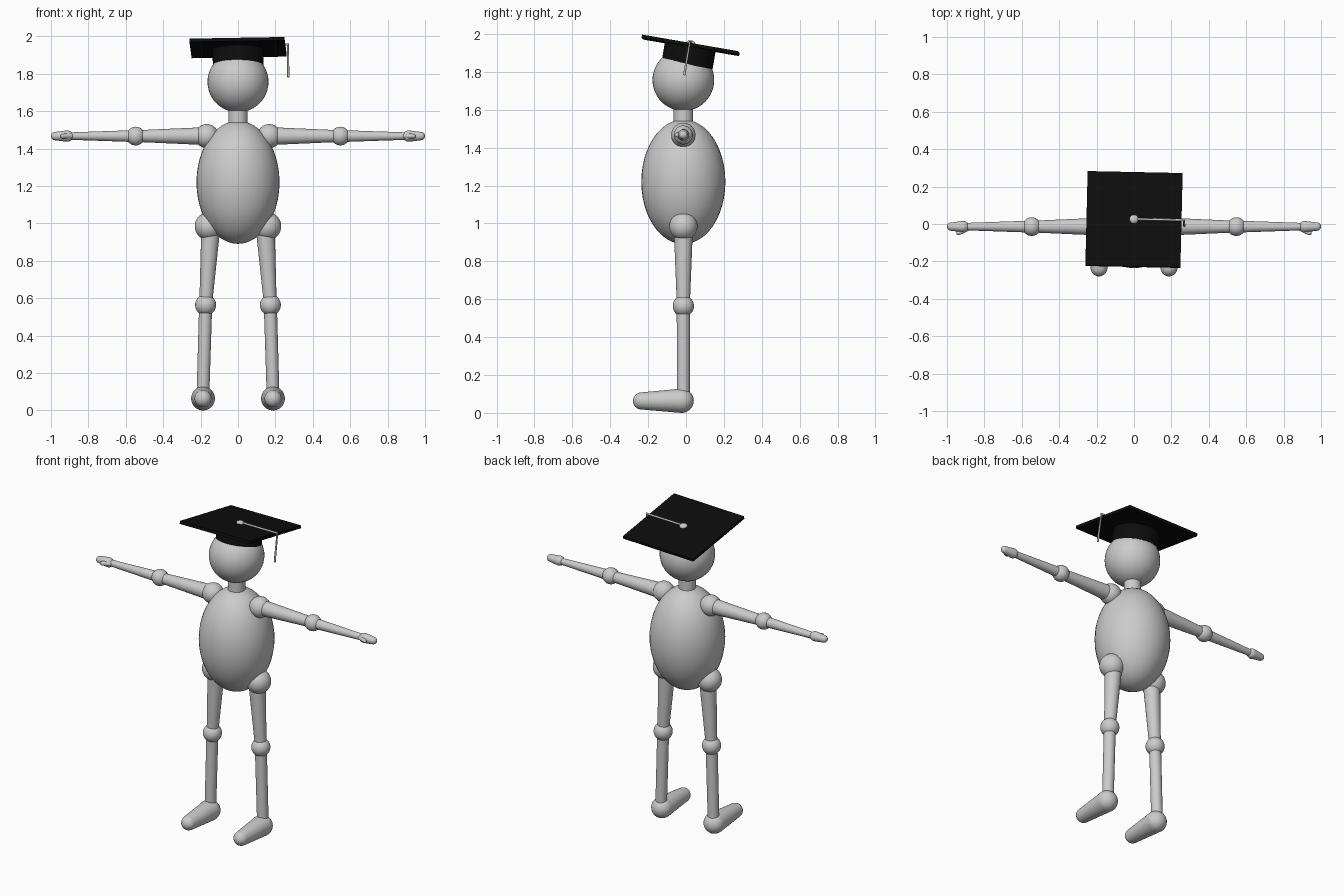
import bpy, bmesh
from math import radians, sin, cos, asin, pi
from mathutils import Vector, Matrix, Euler

if "Cube" in bpy.data.objects:
    bpy.data.objects.remove(bpy.data.objects["Cube"])

Y = -0.014  # depth of the figure's body axis


def finish(bm, name, matrix, mat=None, smooth=True):
    bmesh.ops.recalc_face_normals(bm, faces=bm.faces)
    mesh = bpy.data.meshes.new(name)
    bm.to_mesh(mesh)
    bm.free()
    ob = bpy.data.objects.new(name, mesh)
    bpy.context.collection.objects.link(ob)
    ob.matrix_world = matrix
    if mat:
        mesh.materials.append(mat)
    if smooth:
        bpy.context.view_layer.objects.active = ob
        ob.select_set(True)
        bpy.ops.object.shade_smooth_by_angle(angle=radians(40))
        ob.select_set(False)
    return ob


def ball(name, loc, scale, base=Matrix(), mat=None):
    if not isinstance(scale, tuple):
        scale = (scale,) * 3
    bm = bmesh.new()
    bmesh.ops.create_uvsphere(bm, u_segments=40, v_segments=24, radius=1)
    bmesh.ops.scale(bm, vec=scale, verts=bm.verts)
    return finish(bm, name, base @ Matrix.Translation(loc), mat)


def along(p0, p1):
    d = Vector(p1) - Vector(p0)
    rot = d.to_track_quat('Z', 'Y').to_matrix().to_4x4()
    return d.length, Matrix.Translation(p0) @ rot


def rod(name, p0, p1, r0, r1, base=Matrix(), mat=None, segs=40):
    """Tapered round bar between two points."""
    length, m = along(p0, p1)
    bm = bmesh.new()
    bmesh.ops.create_cone(bm, cap_ends=True, segments=segs, radius1=r0, radius2=r1,
                          depth=length, matrix=Matrix.Translation((0, 0, length / 2)))
    return finish(bm, name, base @ m, mat)


def capsule(name, p0, p1, r0, r1, n=8, segs=32):
    """Tapered bar with round ends, lathed from a profile."""
    length, m = along(p0, p1)
    a = asin((r0 - r1) / length)
    prof = []
    for i in range(n + 1):
        t = -pi / 2 + (a + pi / 2) * i / n
        prof.append((r0 * cos(t), r0 * sin(t)))
    for i in range(n + 1):
        t = a + (pi / 2 - a) * i / n
        prof.append((r1 * cos(t), length + r1 * sin(t)))
    bm = bmesh.new()
    vs = [bm.verts.new((r, 0, z)) for r, z in prof]
    es = [bm.edges.new(p) for p in zip(vs, vs[1:])]
    bmesh.ops.spin(bm, geom=vs + es, cent=(0, 0, 0), axis=(0, 0, 1),
                   angle=2 * pi, steps=segs)
    bmesh.ops.remove_doubles(bm, verts=bm.verts, dist=1e-5)
    return finish(bm, name, m)


# Torso, neck, head
ball("torso", (0, Y, 1.22), (0.222, 0.222, 0.329))
rod("neck", (0, Y, 1.48), (0, Y, 1.66), 0.051, 0.051)
ball("head", (0, Y, 1.757), 0.163)

# Arms and legs, one set per side
for s, side in ((-1, "right"), (1, "left")):
    def P(x, z, y=Y):
        return (s * x, y, z)
    arm_z = 1.467
    ball(side + "_shoulder", P(0.167, arm_z), 0.064)
    rod(side + "_upper_arm", P(0.167, arm_z), P(0.547, arm_z), 0.048, 0.031)
    ball(side + "_elbow", P(0.547, arm_z), 0.05)
    rod(side + "_forearm", P(0.547, arm_z), P(0.92, arm_z), 0.032, 0.019)
    capsule(side + "_hand", P(0.913, arm_z), P(0.978, arm_z), 0.03, 0.022)
    capsule(side + "_thumb", P(0.895, arm_z, -0.025), P(0.938, arm_z, -0.048), 0.015, 0.012)

    ball(side + "_hip", P(0.157, 0.985), 0.074)
    rod(side + "_thigh", P(0.145, 0.985), P(0.173, 0.564), 0.051, 0.034)
    ball(side + "_knee", P(0.173, 0.564), 0.056)
    rod(side + "_shin", P(0.173, 0.564), P(0.188, 0.064), 0.035, 0.034)
    capsule(side + "_foot", P(0.187, 0.064, -0.023), P(0.187, 0.063, -0.235), 0.064, 0.045)

# Flat square cap, tilted back on the head
black = bpy.data.materials.new("black")
black.diffuse_color = (0.004, 0.004, 0.004, 1)
black.use_nodes = True
black.node_tree.nodes["Principled BSDF"].inputs["Base Color"].default_value = black.diffuse_color
cap = Matrix.Translation((0, 0.024, 1.94)) @ \
    Euler((radians(-9.8), radians(-1), radians(-1.2))).to_matrix().to_4x4()

bm = bmesh.new()
bmesh.ops.create_cube(bm, size=1)
bmesh.ops.scale(bm, vec=(0.508, 0.512, 0.018), verts=bm.verts)
finish(bm, "cap_board", cap, black, smooth=False)
rod("cap_band", (0, 0, -0.105), (0, 0, 0), 0.136, 0.136, cap, black, 48)

# Button, cord over the edge and hanging tassel
ball("cap_button", (0, 0, 0.01), (0.024, 0.024, 0.016), cap)
rod("cap_cord", (0, 0, 0.015), (0.267, 0, 0.013), 0.006, 0.006, cap, segs=12)
rod("tassel", (0.267, 0, 0.018), (0.267, 0, -0.165), 0.005, 0.006, cap, segs=12)
